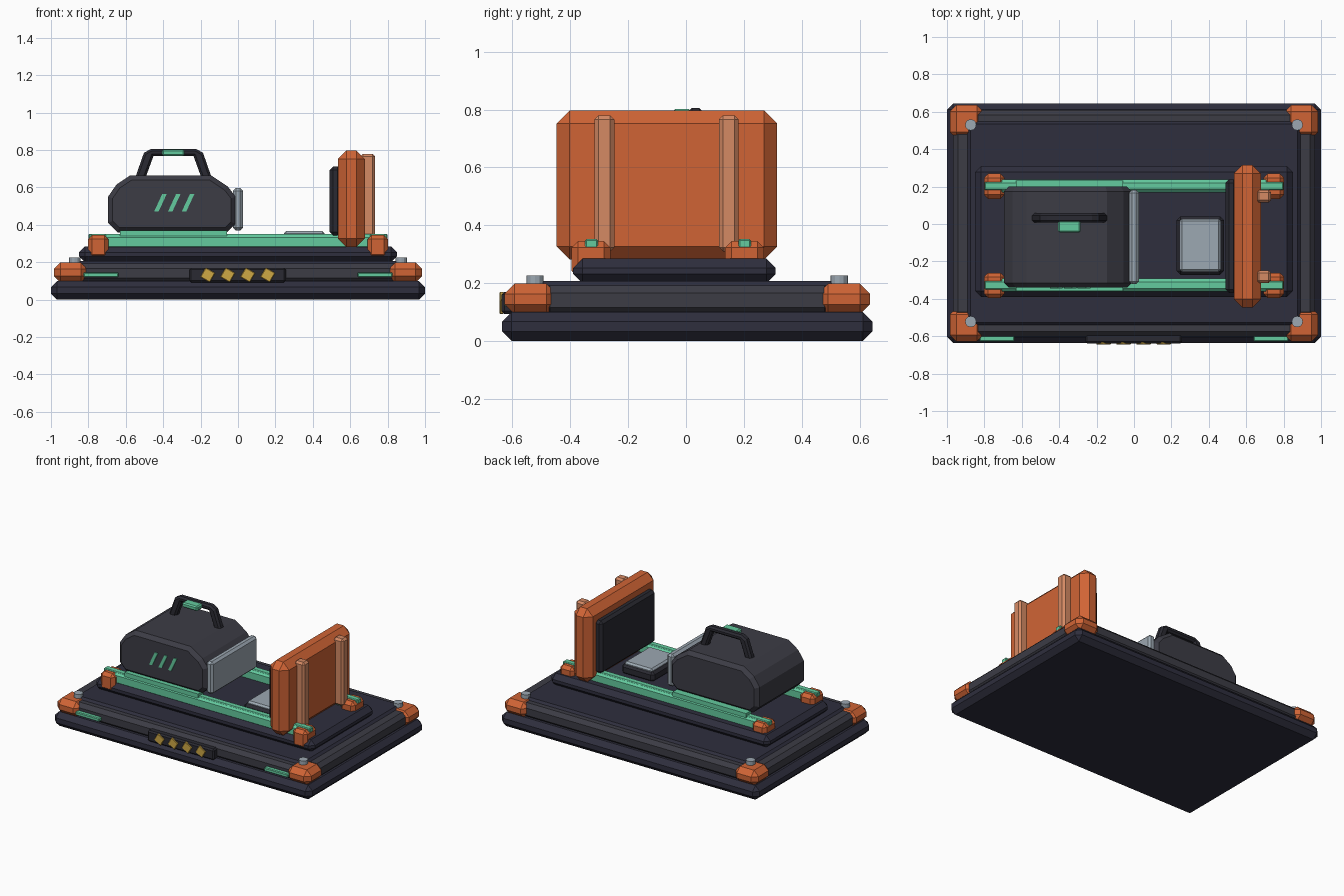
import bpy, bmesh, math
from mathutils import Matrix, Vector

if "Cube" in bpy.data.objects:
    bpy.data.objects.remove(bpy.data.objects["Cube"])


def make_material(name, hex_code):
    vals = [int(hex_code[i:i + 2], 16) / 255 for i in (0, 2, 4)]
    lin = [v / 12.92 if v <= 0.04045 else ((v + 0.055) / 1.055) ** 2.4 for v in vals]
    m = bpy.data.materials.new(name)
    m.diffuse_color = (*lin, 1)
    m.use_nodes = True
    m.node_tree.nodes["Principled BSDF"].inputs["Base Color"].default_value = m.diffuse_color
    return m


NAVY = make_material("navy", "2E2E3D")
CHARCOAL = make_material("charcoal", "3C3C45")
BLACK = make_material("near black", "2A2A32")
ORANGE = make_material("orange", "D06435")
TAN = make_material("pale orange", "D58A64")
GREEN = make_material("mint green", "64CB9F")
STEEL = make_material("steel grey", "9CA8B2")
GOLD = make_material("gold", "CFA845")


def finish(bm, name, mat, bevel=0.0):
    if bevel:
        bmesh.ops.bevel(bm, geom=bm.edges[:], offset=bevel, segments=1,
                        affect='EDGES', clamp_overlap=True)
    bmesh.ops.recalc_face_normals(bm, faces=bm.faces[:])
    me = bpy.data.meshes.new(name)
    bm.to_mesh(me)
    bm.free()
    me.materials.append(mat)
    ob = bpy.data.objects.new(name, me)
    bpy.context.collection.objects.link(ob)
    return ob


def box(name, x, y, z, mat, bevel=0.0, tilt=0.0):
    """Chamfered box from (min, max) ranges, optionally tilted about y."""
    bm = bmesh.new()
    bmesh.ops.create_cube(bm, size=1)
    size = [r[1] - r[0] for r in (x, y, z)]
    mid = [sum(r) / 2 for r in (x, y, z)]
    bmesh.ops.scale(bm, vec=size, verts=bm.verts)
    if bevel:
        bmesh.ops.bevel(bm, geom=bm.edges[:], offset=bevel, segments=1, affect='EDGES')
    bmesh.ops.transform(bm, verts=bm.verts,
                        matrix=Matrix.Translation(mid) @ Matrix.Rotation(tilt, 4, 'Y'))
    return finish(bm, name, mat)


def prism(name, outline, y, mat, bevel=0.0):
    """Extrude an (x, z) outline along y."""
    bm = bmesh.new()
    f = bm.faces.new([bm.verts.new((px, y[0], pz)) for px, pz in outline])
    ext = bmesh.ops.extrude_face_region(bm, geom=[f])["geom"]
    bmesh.ops.translate(bm, vec=(0, y[1] - y[0], 0),
                        verts=[v for v in ext if isinstance(v, bmesh.types.BMVert)])
    if bevel:  # chamfer only the two end rims
        rims = [e for e in bm.edges if abs(e.verts[0].co.y - e.verts[1].co.y) < 1e-5]
        bmesh.ops.bevel(bm, geom=rims, offset=bevel, segments=1, affect='EDGES')
    return finish(bm, name, mat)


# Base slab and raised deck
YC = 0.004
box("base_slab", (-1, 1), (-0.636, 0.644), (0, 0.1), NAVY, 0.033)
box("deck", (-0.89, 0.89), (YC - 0.545, YC + 0.545), (0.08, 0.207), NAVY, 0.015)

# Edge rails, corner guards, bolts
for s, side in ((-1, "front"), (1, "back")):
    ys = sorted((YC + s * 0.5, YC + s * 0.605))
    box(f"edge_rail_{side}", (-0.86, 0.86), ys, (0.09, 0.192), CHARCOAL, 0.026)
for s, side in ((-1, "left"), (1, "right")):
    box(f"edge_rail_{side}", sorted((s * 0.86, s * 0.968)), (YC - 0.5, YC + 0.5),
        (0.09, 0.192), CHARCOAL, 0.026)
    for t, end in ((-1, "front"), (1, "back")):
        box(f"corner_guard_{end}_{side}", sorted((s * 0.805, s * 0.985)),
            sorted((YC + t * 0.452, YC + t * 0.632)), (0.092, 0.198), ORANGE, 0.035)
        bm = bmesh.new()
        bmesh.ops.create_cone(bm, cap_ends=True, segments=12, radius1=0.03, radius2=0.03,
                              depth=0.034,
                              matrix=Matrix.Translation((s * 0.873, YC + t * 0.526, 0.209)))
        finish(bm, f"bolt_{end}_{side}", STEEL)
    # Front light strips
    box(f"light_strip_{side}", sorted((s * 0.64, s * 0.825)), (-0.628, -0.59),
        (0.12, 0.146), GREEN, 0.005)

# Front badge with gold studs
box("badge_plate", (-0.26, 0.257), (-0.638, -0.58), (0.093, 0.17), BLACK, 0.01)
for i in range(4):
    cx = -0.162 + i * 0.107
    box(f"badge_stud_{i + 1}", (cx - 0.029, cx + 0.029), (-0.645, -0.63),
        (0.103, 0.161), GOLD, 0.003, math.radians(30))

# Upper platform
box("platform", (-0.85, 0.85), (-0.39, 0.31), (0.2, 0.285), NAVY, 0.032)

# Slide rails with end blocks
for y, side in ((-0.327, "front"), (0.203, "back")):
    box(f"slide_rail_{side}", (-0.72, 0.72), (y - 0.035, y + 0.035), (0.27, 0.347), GREEN, 0.014)
    box(f"slide_rail_cap_{side}", (-0.8, 0.8), (y - 0.022, y + 0.022), (0.3, 0.352), GREEN, 0.005)
    for s, end in ((-1, "left"), (1, "right")):
        box(f"rail_block_{side}_{end}", sorted((s * 0.692, s * 0.802)), (y - 0.068, y + 0.066),
            (0.22, 0.345), ORANGE, 0.022)
    box(f"carriage_shoe_{side}", (-0.63, -0.06), (y - 0.03, y + 0.03), (0.34, 0.37), GREEN)

# Sliding machine body
prism("machine_body",
      [(-0.645, 0.36), (-0.06, 0.36), (-0.012, 0.405), (-0.012, 0.55), (-0.055, 0.605),
       (-0.145, 0.665), (-0.575, 0.665), (-0.65, 0.615), (-0.695, 0.55), (-0.695, 0.41)],
      (-0.34, 0.2), CHARCOAL, 0.025)
for i in range(3):
    cx = -0.415 + i * 0.074
    prism(f"vent_slash_{i + 1}",
          [(cx - 0.034, 0.47), (cx - 0.01, 0.47), (cx + 0.034, 0.565), (cx + 0.01, 0.565)],
          (-0.346, -0.335), GREEN)

# Carry handle, swept as a flat arch
prism("handle",
      [(-0.55, 0.65), (-0.495, 0.65), (-0.452, 0.768), (-0.238, 0.768), (-0.195, 0.65),
       (-0.14, 0.65), (-0.187, 0.785), (-0.225, 0.806), (-0.465, 0.806), (-0.503, 0.785)],
      (0.008, 0.058), BLACK, 0.012)
box("handle_grip", (-0.405, -0.285), (-0.046, 0.018), (0.768, 0.802), GREEN, 0.008)

# Press plate on the machine
box("press_plate", (-0.027, 0.026), (-0.322, 0.182), (0.37, 0.597), STEEL, 0.015)

# Sensor pad between the rails
box("pad_base", (0.228, 0.48), (-0.272, 0.04), (0.275, 0.352), BLACK, 0.02)
box("pad_top", (0.245, 0.463), (-0.255, 0.028), (0.335, 0.366), STEEL, 0.012)

# Upright stop panel with face plate and back ribs
box("stop_panel", (0.534, 0.678), (-0.447, 0.315), (0.282, 0.797), ORANGE, 0.045)
box("stop_face_plate", (0.49, 0.55), (-0.368, 0.238), (0.343, 0.712), BLACK, 0.018)
for y, side in ((-0.282, "front"), (0.148, "back")):
    box(f"panel_rib_{side}", (0.655, 0.733), (y - 0.034, y + 0.034), (0.31, 0.78), TAN, 0.014)
